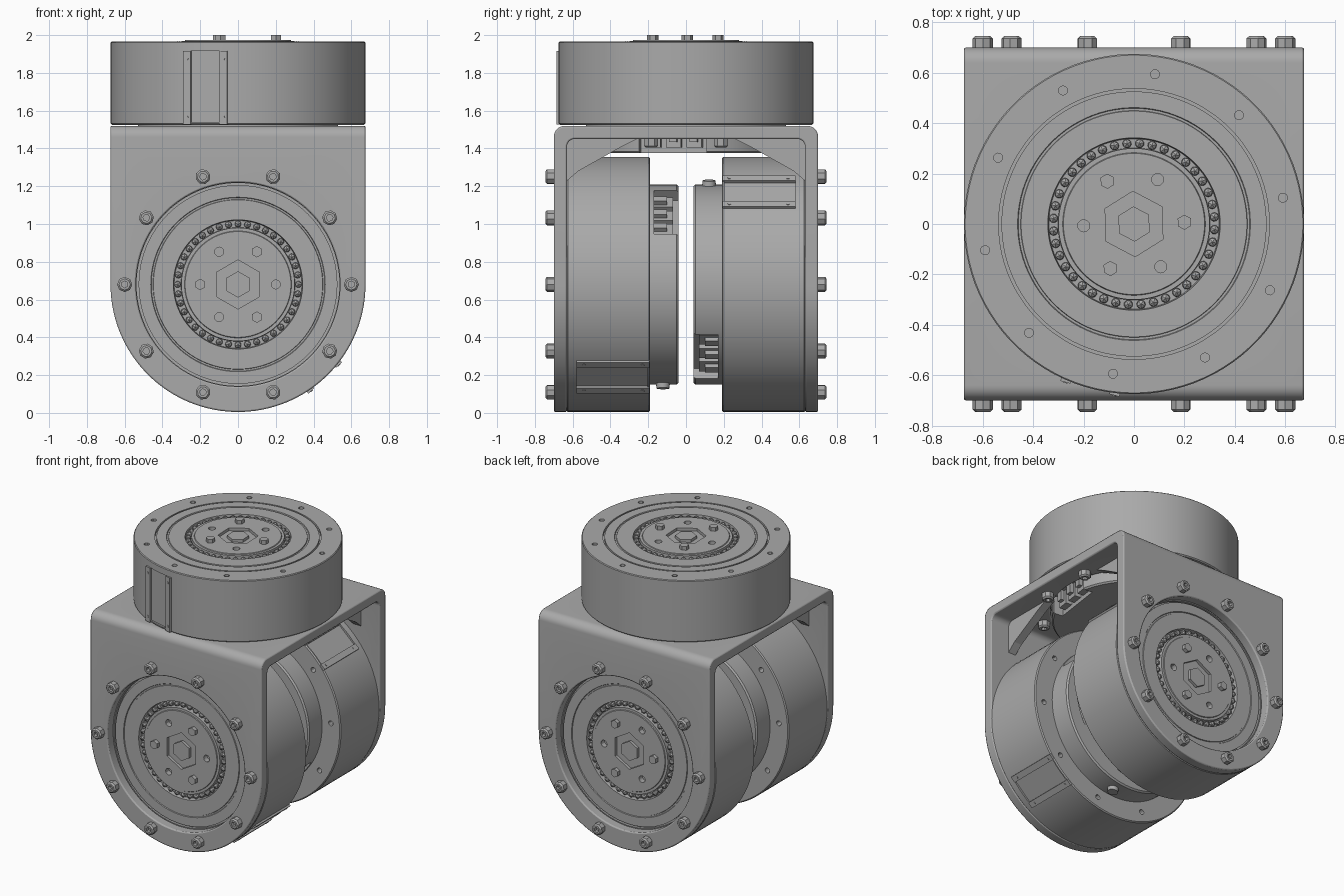
import bpy, bmesh, math
from math import sin, cos, pi, radians
from mathutils import Matrix, Vector

cube = bpy.data.objects.get("Cube")
if cube:
    bpy.data.objects.remove(cube)

grey = bpy.data.materials.new("machined grey")
grey.use_nodes = True
grey.diffuse_color = (0.4, 0.4, 0.4, 1)
grey.node_tree.nodes["Principled BSDF"].inputs["Base Color"].default_value = (0.4, 0.4, 0.4, 1)

T, RX, RZ = Matrix.Translation, lambda a: Matrix.Rotation(radians(a), 4, 'X'), lambda a: Matrix.Rotation(radians(a), 4, 'Z')
I = Matrix.Identity(4)
AXLE_Z, R_BODY, R_HOLE = 0.68, 0.675, 0.54


def finish(name, bm, place=I):
    bmesh.ops.remove_doubles(bm, verts=bm.verts, dist=1e-5)
    bmesh.ops.recalc_face_normals(bm, faces=bm.faces)
    bm.transform(place)
    mesh = bpy.data.meshes.new(name)
    bm.to_mesh(mesh)
    bm.free()
    mesh.materials.append(grey)
    ob = bpy.data.objects.new(name, mesh)
    bpy.context.scene.collection.objects.link(ob)
    return ob


def select(ob):
    bpy.ops.object.select_all(action='DESELECT')
    ob.select_set(True)
    bpy.context.view_layer.objects.active = ob


def smooth(ob, angle=30):
    select(ob)
    bpy.ops.object.shade_smooth_by_angle(angle=radians(angle))


def boolean(ob, cutter, operation='DIFFERENCE'):
    cutter.hide_render = True
    mod = ob.modifiers.new("cut", 'BOOLEAN')
    mod.object, mod.operation, mod.solver = cutter, operation, 'EXACT'
    select(ob)
    bpy.ops.object.modifier_apply(modifier=mod.name)
    bpy.data.objects.remove(cutter)


def add_cyl(bm, m, r, z0, z1, n=16, r_top=None):
    bmesh.ops.create_cone(bm, cap_ends=True, segments=n, radius1=r, radius2=r if r_top is None else r_top,
                          depth=z1 - z0, matrix=m @ T((0, 0, (z0 + z1) / 2)))


def add_box(bm, m, lo, hi):
    lo, hi = Vector(lo), Vector(hi)
    bmesh.ops.create_cube(bm, size=1, matrix=m @ T((lo + hi) / 2) @ Matrix.Diagonal((*(hi - lo), 1)))


def lathe(name, profile, place, n=96):
    bm = bmesh.new()
    vs = [bm.verts.new((r, 0, z)) for r, z in profile]
    es = [bm.edges.new(p) for p in zip(vs, vs[1:])]
    bmesh.ops.spin(bm, geom=vs + es, cent=(0, 0, 0), axis=(0, 0, 1), angle=2 * pi, steps=n)
    return finish(name, bm, place)


def prism(name, outline, depth, place=I):
    bm = bmesh.new()
    face = bm.faces.new([bm.verts.new((x, y, -depth / 2)) for x, y in outline])
    new = bmesh.ops.extrude_face_region(bm, geom=[face])["geom"]
    bmesh.ops.translate(bm, vec=(0, 0, depth), verts=[v for v in new if isinstance(v, bmesh.types.BMVert)])
    return finish(name, bm, place)


def arc(cx, cy, r, a0, a1, n):
    return [(cx + r * cos(radians(a0 + (a1 - a0) * i / n)), cy + r * sin(radians(a0 + (a1 - a0) * i / n)))
            for i in range(n + 1)]


def ring(n, r, start=0):
    return [RZ(start + 360 * i / n) @ T((r, 0, 0)) for i in range(n)]


# One actuator: its output face looks along local +z, the narrower tail along -z
def build_motor(side, place):
    H = 0.44
    body = lathe(side + "_motor_body", [
        (0, -0.15), (0.52, -0.15), (0.53, -0.14), (0.53, 0), (0.668, 0), (R_BODY, 0.007), (R_BODY, H - 0.005),
        (0.67, H), (0.537, H), (0.537, H - 0.02), (0.526, H - 0.02), (0.526, H), (0.462, H), (0.459, H - 0.006),
        (0.45, H - 0.006), (0.448, H), (0.342, H), (0.338, H - 0.03), (0.302, H - 0.03), (0.3, H + 0.003),
        (0.283, H + 0.003), (0.28, H + 0.008), (0, H + 0.008)], place)
    bm = bmesh.new()
    # rim bolt holes on both faces and the holes in the output disc
    for m in ring(10, 0.6, 32):
        add_cyl(bm, m, 0.018, H - 0.04, H + 0.1, 12)
        add_cyl(bm, m, 0.018, -0.1, 0.04, 12)
    for m in ring(3, 0.2, 0):
        add_cyl(bm, m, 0.024, H - 0.03, H + 0.1, 12)
    # hex pocket, cover flat and connector notch
    add_cyl(bm, I, 0.13, H - 0.012, H + 0.1, 6)
    add_box(bm, RZ(-47), (0.661, -0.08, 0.015), (0.8, 0.08, 0.39))
    add_box(bm, RZ(50), (0.43, -0.18, -0.2), (0.7, 0.18, -0.02))
    boolean(body, finish("motor_cutter", bm, place))
    smooth(body)

    # output disc hardware
    bm = bmesh.new()
    add_cyl(bm, I, 0.07, H - 0.02, H + 0.008, 6)
    for m in ring(3, 0.2, 60):
        add_cyl(bm, m, 0.03, H - 0.01, H + 0.035, 6)
    finish(side + "_output_pins", bm, place)

    # bearing balls
    bm = bmesh.new()
    for m in ring(40, 0.32):
        bmesh.ops.create_icosphere(bm, subdivisions=1, radius=0.02, matrix=m @ T((0, 0, H - 0.017)))
    finish(side + "_bearing_balls", bm, place)

    # cable cover rails with their screws
    bm = bmesh.new()
    for s in (-1, 1):
        add_box(bm, RZ(-47), (0.64, s * 0.1 - 0.021, 0.002), (0.677, s * 0.1 + 0.021, 0.39))
        for z in (0.04, 0.35):
            add_cyl(bm, RZ(-47) @ T((0.67, s * 0.1, z)) @ Matrix.Rotation(pi / 2, 4, 'Y'), 0.009, 0, 0.01, 8)
    finish(side + "_cover_rails", bm, place)

    # connectors in the tail notch
    bm = bmesh.new()
    for y in (-0.11, 0, 0.11):
        add_box(bm, RZ(50), (0.42, y - 0.04, -0.12), (0.475, y + 0.04, -0.01))
        add_box(bm, RZ(50), (0.42, y - 0.02, -0.09), (0.5, y + 0.02, -0.01))
    finish(side + "_connectors", bm, place)

    # round stud on the tail
    bm = bmesh.new()
    add_cyl(bm, RZ(-82) @ T((0.5, 0, -0.068)) @ Matrix.Rotation(pi / 2, 4, 'Y'), 0.04, 0, 0.056, 16, 0.034)
    smooth(finish(side + "_tail_stud", bm, place))


front = T((0, -0.19, AXLE_Z)) @ RX(90)
axle = T((0, 0, AXLE_Z))
flip = axle @ RX(180) @ axle.inverted()
build_motor("front", front)
build_motor("back", flip @ front)
build_motor("top", T((0, 0, 1.525)) @ RZ(-58))

# Bracket: a bent U section trimmed to round-ended side plates
outer = [(0.7, -0.1)] + arc(0.64, 1.46, 0.06, 0, 90, 8)
inner = [(0.63, -0.1)] + arc(0.59, 1.41, 0.04, 0, 90, 6)
mirror = lambda pts: [(-y, z) for y, z in reversed(pts)]
along_x = Matrix(((0, 0, 1, 0), (1, 0, 0, 0), (0, 1, 0, 0), (0, 0, 0, 1)))
bracket = prism("bracket", outer + mirror(outer) + mirror(inner)[::-1] + inner[::-1], 1.6, along_x)
plate = [(0.675, 1.7), (-0.675, 1.7)] + arc(0, AXLE_Z, 0.675, 180, 360, 64)
boolean(bracket, prism("plate_outline", plate, 3, RX(90)), 'INTERSECT')

for place in (axle @ RX(90), T((0, 0, 1.5))):
    bm = bmesh.new()
    reach = 1 if place.translation.z < 1 else 0.2
    add_cyl(bm, place, R_HOLE, -reach, reach, 96)
    boolean(bracket, finish("hole_cutter", bm))
bevel = bracket.modifiers.new("edges", 'BEVEL')
bevel.width, bevel.segments, bevel.limit_method, bevel.angle_limit = 0.008, 2, 'ANGLE', radians(50)
smooth(bracket)

# Corner gussets under the top plate
for sx in (-1, 1):
    for sy in (-1, 1):
        prism("corner_gusset", [(sy * 0.64, 1.46), (sy * 0.64, 1.22), (sy * 0.57, 1.28), (sy * 0.34, 1.41),
                                (sy * 0.24, 1.46)], 0.06, T((sx * 0.5, 0, 0)) @ along_x)

# Hex bolts on both side plates and under the top plate
front_plate = T((0, -0.7, AXLE_Z)) @ RX(90)
for name, place, start in (("front_bolts", front_plate, 0), ("back_bolts", flip @ front_plate, 0),
                           ("top_plate_bolts", T((0, 0, 1.45)) @ RX(180), 18)):
    bm = bmesh.new()
    for m in ring(10, 0.6, start):
        add_cyl(bm, m, 0.04, -0.01, 0.036, 8)
        add_cyl(bm, m, 0.04, 0.036, 0.045, 8, 0.03)
    bolts = finish(name, bm, place)
    bm = bmesh.new()
    for m in ring(10, 0.6, start):
        add_cyl(bm, m, 0.018, 0.02, 0.06, 6)
    boolean(bolts, finish("socket_cutter", bm, place))
